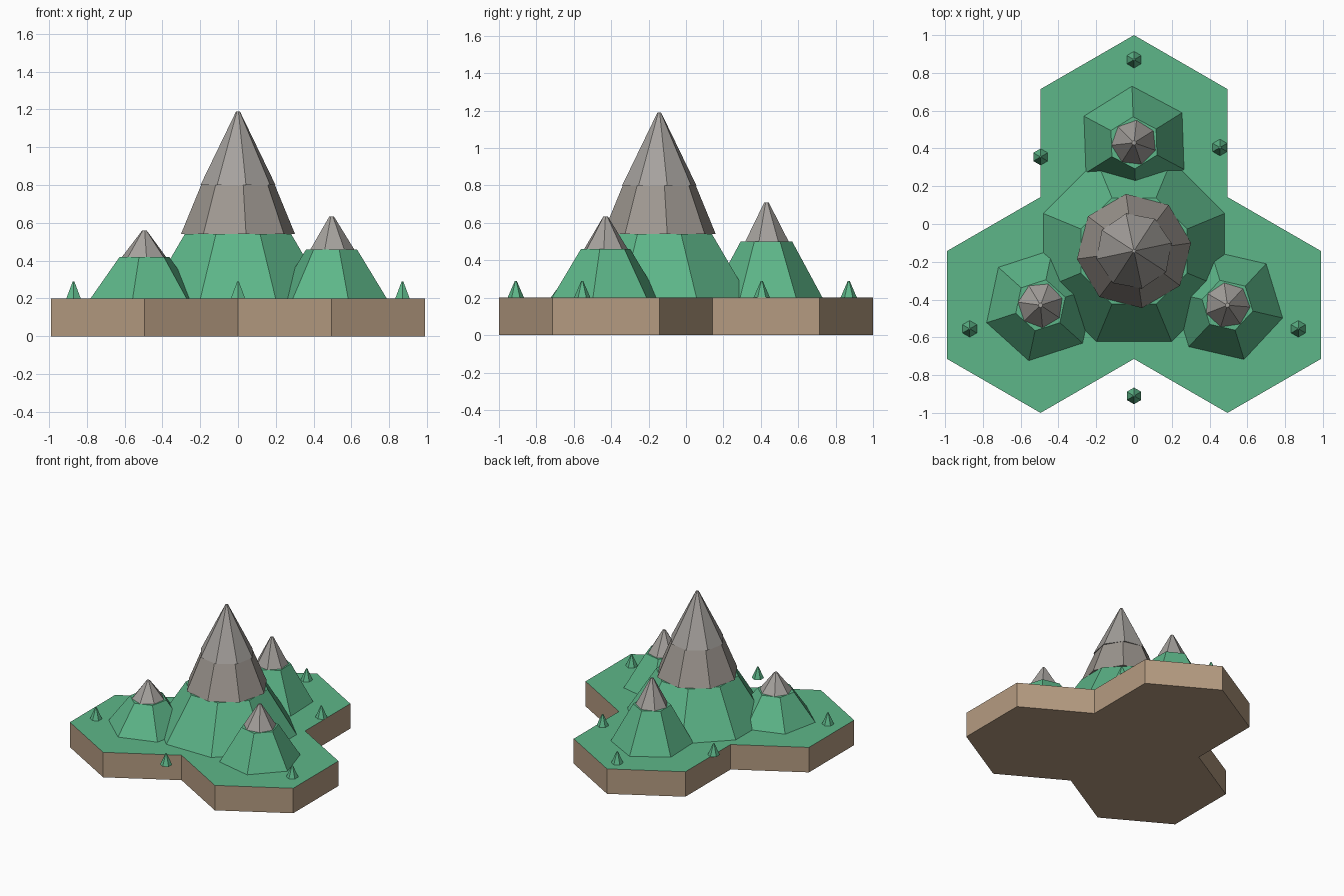
import bpy, bmesh
from math import cos, sin, radians, sqrt

if "Cube" in bpy.data.objects:
    bpy.data.objects.remove(bpy.data.objects["Cube"])


def material(name, rgb):
    m = bpy.data.materials.new(name)
    m.diffuse_color = (*rgb, 1)
    m.use_nodes = True
    m.node_tree.nodes["Principled BSDF"].inputs["Base Color"].default_value = m.diffuse_color
    return m


GRASS = material("grass", (0.11, 0.47, 0.25))
EARTH = material("earth", (0.46, 0.33, 0.22))
ROCK = material("rock", (0.34, 0.31, 0.28))
PEAK = material("peak", (0.38, 0.36, 0.34))


def finish(name, bm, *mats):
    bmesh.ops.recalc_face_normals(bm, faces=bm.faces[:])
    mesh = bpy.data.meshes.new(name)
    bm.to_mesh(mesh)
    bm.free()
    for m in mats:
        mesh.materials.append(m)
    obj = bpy.data.objects.new(name, mesh)
    bpy.context.collection.objects.link(obj)
    return obj


def frustum(name, centre, z0, z1, r0, r1, sides, turn, mat):
    """Capped flat-sided cone; turn is the angle of its first corner."""
    bm = bmesh.new()
    rings = []
    for z, r in ((z0, r0), (z1, r1)):
        rings.append([bm.verts.new((
            centre[0] + r * cos(radians(turn + 360 * i / sides)),
            centre[1] + r * sin(radians(turn + 360 * i / sides)), z))
            for i in range(sides)])
    low, high = rings
    bm.faces.new(low)
    bm.faces.new(high)
    for i in range(sides):
        j = (i + 1) % sides
        bm.faces.new((low[i], low[j], high[j], high[i]))
    return finish(name, bm, mat)


# Base slab: outline of three joined hexagons, grass on top, earth elsewhere
R = 4 / 7
A = R * sqrt(3) / 2
half = [(0, 1), (A, 1 - R / 2), (A, R / 4), (2 * A, -R / 4),
        (2 * A, -R * 1.25), (A, -1), (0, -R * 1.25)]
outline = half + [(-x, y) for x, y in half[-2:0:-1]]
bm = bmesh.new()
bottom = bm.faces.new([bm.verts.new((x, y, 0)) for x, y in outline])
extruded = bmesh.ops.extrude_face_region(bm, geom=[bottom], use_keep_orig=True)["geom"]
bmesh.ops.translate(bm, vec=(0, 0, 0.2),
                    verts=[g for g in extruded if isinstance(g, bmesh.types.BMVert)])
for f in bm.faces:
    if f.calc_center_median().z > 0.19:
        f.material_index = 1
finish("base_slab", bm, EARTH, GRASS)

# Main mountain: grassy foot, rock tier and peak
main = (0, -R / 4)
frustum("main_foot", main, 0.2, 0.54, 0.52, 0.305, 8, 22.5, GRASS)
frustum("main_rock", main, 0.54, 0.8, 0.305, 0.197, 8, 8, ROCK)
frustum("main_peak", main, 0.8, 1.19, 0.203, 0.01, 8, 12, PEAK)

# Three smaller hills, one per hexagon
hills = [("back", (0, 0.43), 0.5, 0.71, 32),
         ("left", (-A, -0.43), 0.42, 0.56, 18),
         ("right", (A, -0.43), 0.46, 0.635, 47)]
for side, c, z_mid, z_top, turn in hills:
    frustum(side + "_hill", c, 0.2, z_mid, 0.3, 0.138, 6, turn, GRASS)
    frustum(side + "_hill_peak", c, z_mid, z_top, 0.12, 0.012, 7, turn, PEAK)

# Small trees round the edge
trees = [(0, 0.87), (-0.495, 0.355), (0.455, 0.405),
         (-0.87, -0.555), (0.87, -0.555), (0, -0.91)]
for i, c in enumerate(trees):
    frustum(f"tree_{i + 1}", c, 0.2, 0.29, 0.044, 0.005, 6, 30, GRASS)
